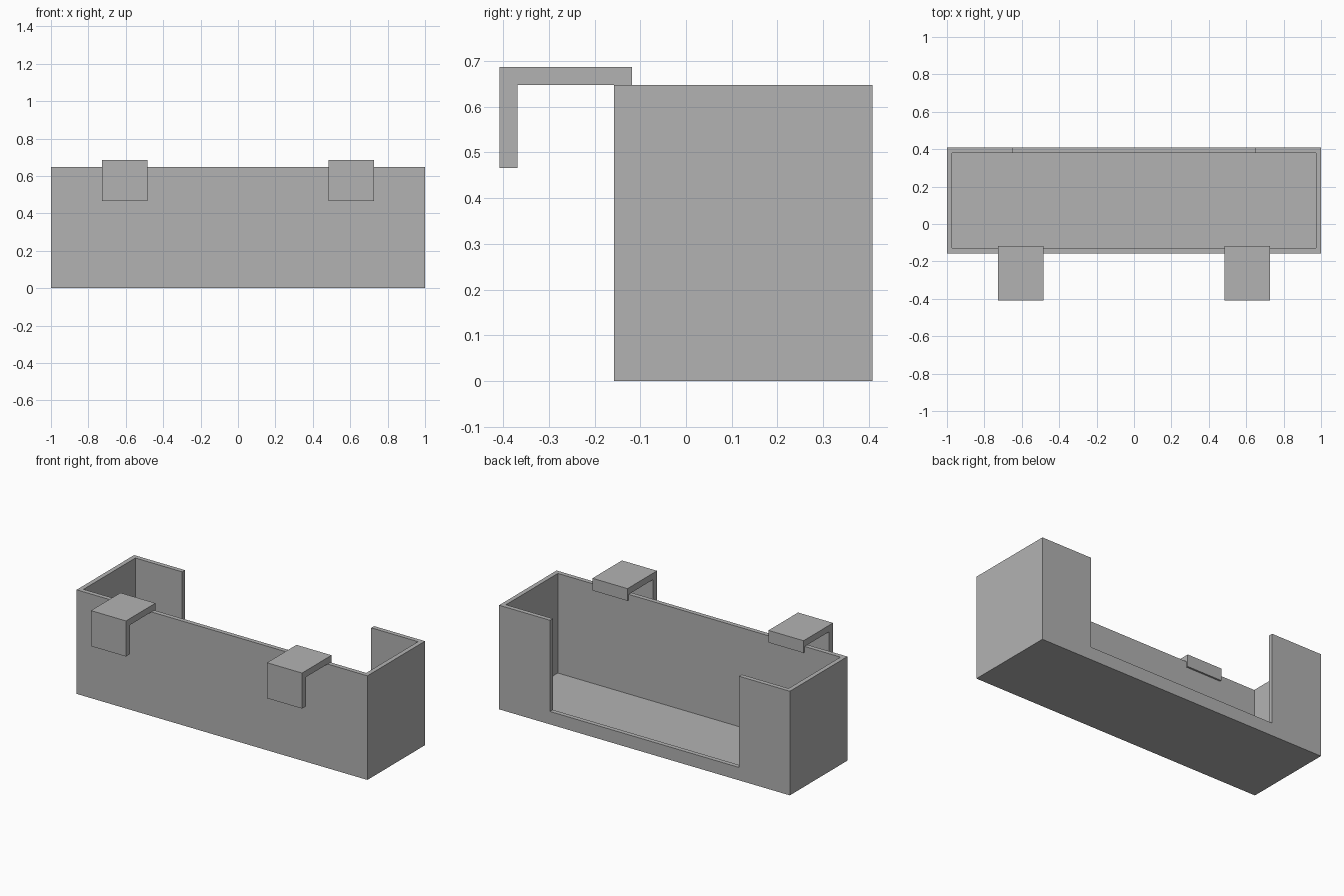
import bpy
import bmesh

if "Cube" in bpy.data.objects:
    bpy.data.objects.remove(bpy.data.objects["Cube"], do_unlink=True)

grey = bpy.data.materials.new("plain grey")
grey.use_nodes = True
grey.diffuse_color = (0.448, 0.448, 0.448, 1)
grey.node_tree.nodes["Principled BSDF"].inputs["Base Color"].default_value = grey.diffuse_color


def extrude_profile(name, points, to_3d, offset):
    """Flat polygon placed by to_3d and extruded along offset."""
    bm = bmesh.new()
    face = bm.faces.new([bm.verts.new(to_3d(a, b)) for a, b in points])
    result = bmesh.ops.extrude_face_region(bm, geom=[face])
    moved = [v for v in result["geom"] if isinstance(v, bmesh.types.BMVert)]
    bmesh.ops.translate(bm, verts=moved, vec=offset)
    bmesh.ops.recalc_face_normals(bm, faces=bm.faces)
    mesh = bpy.data.meshes.new(name)
    bm.to_mesh(mesh)
    bm.free()
    mesh.materials.append(grey)
    obj = bpy.data.objects.new(name, mesh)
    bpy.context.collection.objects.link(obj)
    return obj


def box(name, x0, x1, y0, y1, z0, z1):
    return extrude_profile(name, [(x0, y0), (x1, y0), (x1, y1), (x0, y1)],
                           lambda x, y: (x, y, z0), (0, 0, z1 - z0))


def cut(target, cutter):
    cutter.hide_render = True
    cutter.hide_set(True)
    cutter.display_type = 'WIRE'
    mod = target.modifiers.new(cutter.name, 'BOOLEAN')
    mod.operation = 'DIFFERENCE'
    mod.solver = 'EXACT'
    mod.object = cutter
    bpy.context.view_layer.objects.active = target
    bpy.ops.object.modifier_apply(modifier=mod.name)
    bpy.data.objects.remove(cutter, do_unlink=True)


# Open tray with a wide notch in the back wall
front, back, top, wall = -0.157, 0.408, 0.647, 0.028
tray = box("tray", -1, 1, front, back, 0, top)
cut(tray, box("hollow", -1 + wall, 1 - wall, front + wall, back - wall, wall, 1))
cut(tray, box("back_notch", -0.65, 0.65, back - 0.1, back + 0.1, 0.08, 1))

# Hanging hooks: front drop, top plate and a small lip inside the front wall
hook_profile = [(-0.408, 0.466), (-0.369, 0.466), (-0.369, top), (front + wall, top),
                (front + wall, 0.611), (-0.118, 0.611), (-0.118, 0.687), (-0.408, 0.687)]
for name, x in (("left_hook", 0.485), ("right_hook", -0.726)):
    extrude_profile(name, hook_profile, lambda y, z: (x, y, z), (0.241, 0, 0))
